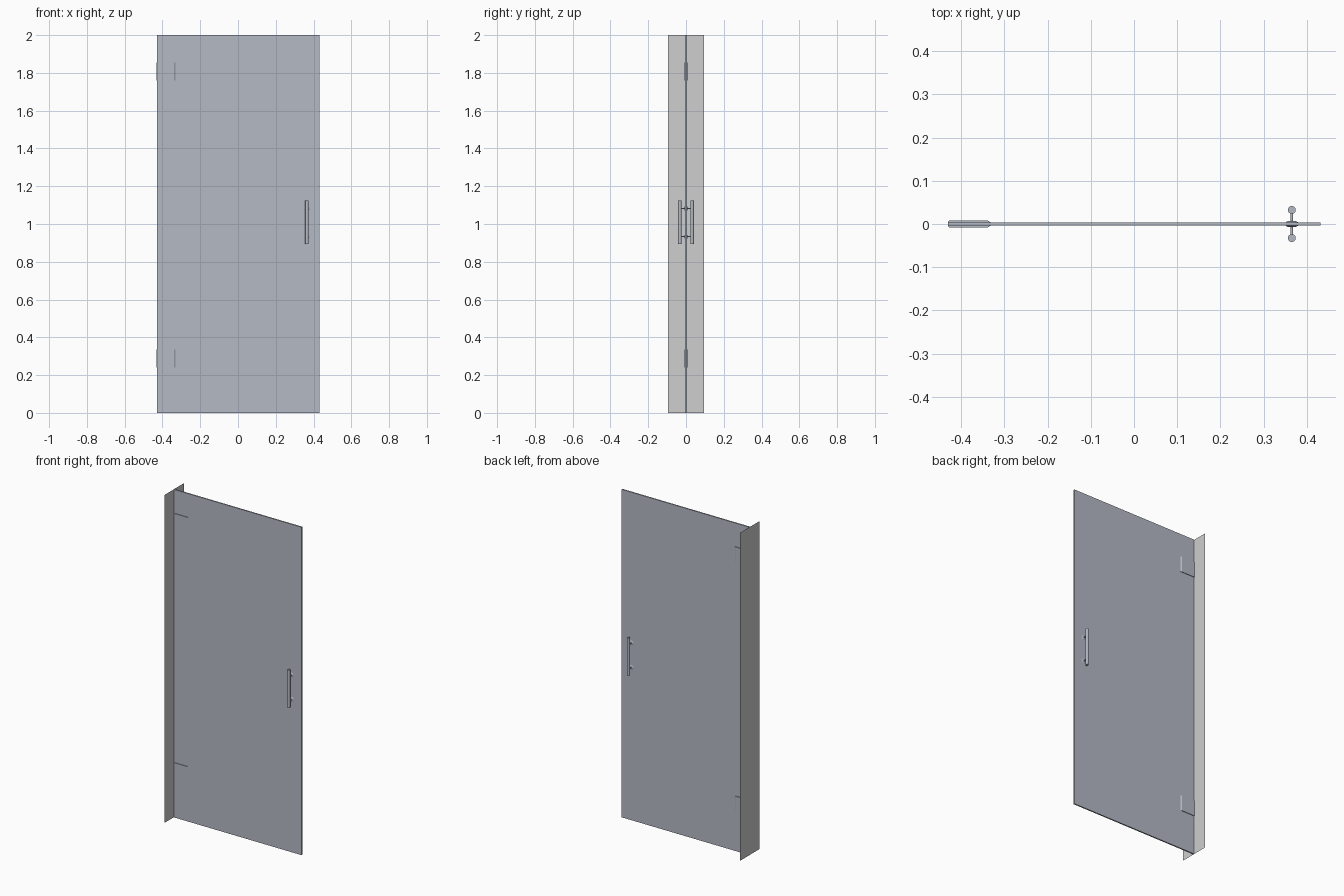
import bpy, bmesh, math
from mathutils import Matrix, Vector

if "Cube" in bpy.data.objects:
    bpy.data.objects.remove(bpy.data.objects["Cube"])


def material(name, rgb):
    m = bpy.data.materials.new(name)
    m.diffuse_color = (*rgb, 1)
    m.use_nodes = True
    m.node_tree.nodes["Principled BSDF"].inputs["Base Color"].default_value = m.diffuse_color
    return m


BLUE_GREY = material("blue_grey", (0.46, 0.49, 0.56))
WALL_GREY = material("light_grey", (0.62, 0.62, 0.62))


def finish(bm, name, mat, smooth=False):
    bmesh.ops.recalc_face_normals(bm, faces=bm.faces)
    mesh = bpy.data.meshes.new(name)
    bm.to_mesh(mesh)
    bm.free()
    mesh.materials.append(mat)
    obj = bpy.data.objects.new(name, mesh)
    bpy.context.collection.objects.link(obj)
    if smooth:
        bpy.ops.object.select_all(action='DESELECT')
        obj.select_set(True)
        bpy.context.view_layer.objects.active = obj
        bpy.ops.object.shade_smooth_by_angle(angle=math.radians(35))
    return obj


def prism(name, outline, z0, z1, mat):
    """Extrude an XY outline from z0 up to z1."""
    bm = bmesh.new()
    face = bm.faces.new([bm.verts.new((x, y, z0)) for x, y in outline])
    ext = bmesh.ops.extrude_face_region(bm, geom=[face])
    verts = [v for v in ext["geom"] if isinstance(v, bmesh.types.BMVert)]
    bmesh.ops.translate(bm, verts=verts, vec=(0, 0, z1 - z0))
    return finish(bm, name, mat)


def rod(name, a, b, r1, r2, mat, sides=32):
    """Capped cylinder or cone from point a to point b."""
    a, b = Vector(a), Vector(b)
    d = b - a
    bm = bmesh.new()
    bmesh.ops.create_cone(bm, cap_ends=True, segments=sides, radius1=r1,
                          radius2=r2, depth=d.length,
                          matrix=Matrix.Translation((a + b) / 2) @
                          d.to_track_quat('Z', 'Y').to_matrix().to_4x4())
    return finish(bm, name, mat, True)


# Glass door panel
G = 0.004
prism("glass_panel", [(-0.43, -G), (0.431, -G), (0.431, G), (-0.43, G)], 0, 2, BLUE_GREY)

# Thin wall strip the door hangs on
bm = bmesh.new()
bm.faces.new([bm.verts.new((-0.431, y, z))
              for y, z in ((-0.094, 0), (0.094, 0), (0.094, 2), (-0.094, 2))])
finish(bm, "wall_strip", WALL_GREY)

# Hinge plates with chamfered ends, clamped over both glass faces
H, L, R, C = 0.008, -0.4305, -0.332, 0.006
plate = [(L, -G), (L + 0.003, -H), (R - C, -H), (R, -G),
         (R, G), (R - C, H), (L + 0.003, H), (L, G)]
for label, z in (("lower", 0.24), ("upper", 1.76)):
    prism(label + "_hinge", plate, z, z + 0.096, BLUE_GREY)

# Pull handles on both sides: bar, posts and tapered collars
X = 0.365
for side, s in (("front", -1), ("back", 1)):
    rod(side + "_handle_bar", (X, s * 0.0325, 0.895), (X, s * 0.0325, 1.125),
        0.009, 0.009, BLUE_GREY)
    for label, z in (("lower", 0.933), ("upper", 1.082)):
        rod(f"{side}_{label}_post", (X, s * G, z), (X, s * 0.03, z),
            0.003, 0.003, BLUE_GREY, 16)
        rod(f"{side}_{label}_collar", (X, s * G, z), (X, s * 0.007, z),
            0.014, 0.009, BLUE_GREY)
